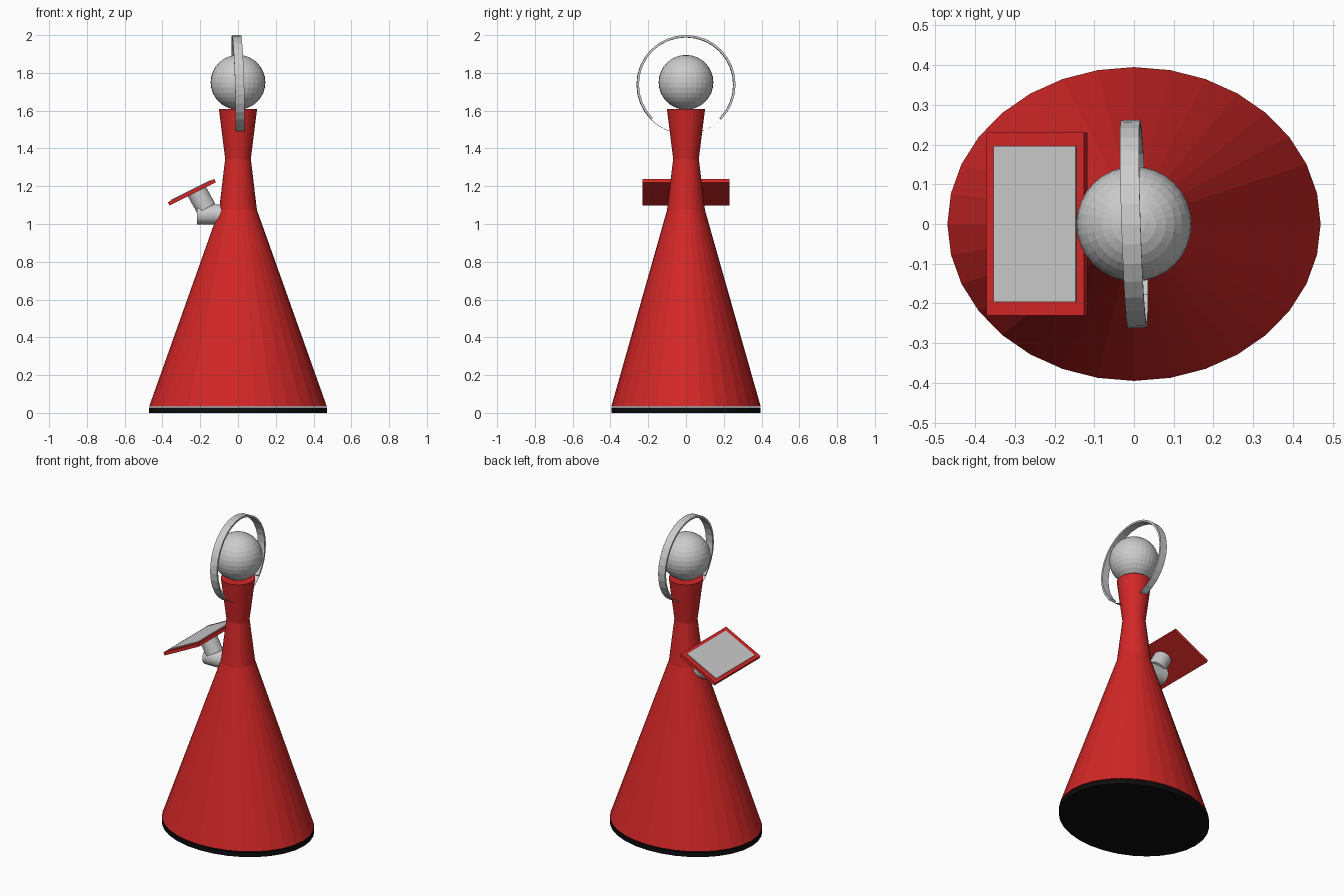
import bpy, bmesh
from math import sin, cos, pi, radians
from mathutils import Vector, Matrix

if "Cube" in bpy.data.objects:
    bpy.data.objects.remove(bpy.data.objects["Cube"])


def material(name, rgb):
    m = bpy.data.materials.new(name)
    m.diffuse_color = (*rgb, 1)
    m.use_nodes = True
    m.node_tree.nodes["Principled BSDF"].inputs["Base Color"].default_value = m.diffuse_color
    return m


red = material("red", (0.65, 0.02, 0.02))
black = material("black", (0.004, 0.004, 0.004))


def finish(name, bm, mat=None):
    bmesh.ops.recalc_face_normals(bm, faces=bm.faces)
    me = bpy.data.meshes.new(name)
    bm.to_mesh(me)
    bm.free()
    ob = bpy.data.objects.new(name, me)
    bpy.context.collection.objects.link(ob)
    if mat:
        me.materials.append(mat)
    return ob


def loft(name, lower, upper, mat, n=32):
    """Capped elliptical frustum; each end is (rx, ry, z)."""
    bm = bmesh.new()
    a, b = [[bm.verts.new((rx * cos(2 * pi * i / n), ry * sin(2 * pi * i / n), z))
             for i in range(n)] for rx, ry, z in (lower, upper)]
    for i in range(n):
        j = (i + 1) % n
        bm.faces.new((a[i], a[j], b[j], b[i]))
    bm.faces.new(a)
    bm.faces.new(b)
    return finish(name, bm, mat)


def rod(name, start, end, r):
    start, end = Vector(start), Vector(end)
    d = end - start
    bm = bmesh.new()
    bmesh.ops.create_cone(
        bm, cap_ends=True, segments=32, radius1=r, radius2=r, depth=d.length,
        matrix=Matrix.Translation((start + end) / 2) @ d.to_track_quat('Z', 'Y').to_matrix().to_4x4())
    ob = finish(name, bm)
    return ob


def slab(name, size, offset, frame, mat=None):
    bm = bmesh.new()
    bmesh.ops.create_cube(bm, size=1, matrix=frame @ Matrix.Translation((0, 0, offset))
                          @ Matrix.Diagonal((*size, 1)))
    return finish(name, bm, mat)


# Foot plate and tapered body
loft("foot_plate", (0.47, 0.395, 0), (0.47, 0.395, 0.029), black)
loft("skirt", (0.47, 0.395, 0.035), (0.1, 0.1, 1.075), red)
loft("waist", (0.1, 0.1, 1.075), (0.068, 0.068, 1.345), red)
loft("chest", (0.068, 0.068, 1.345), (0.101, 0.101, 1.61), red)

# Head
bm = bmesh.new()
bmesh.ops.create_uvsphere(bm, u_segments=32, v_segments=16, radius=0.145,
                          matrix=Matrix.Translation((0, 0, 1.75)))
finish("head", bm)

# Halo band: thick for three quarters, a thin sheet across the bottom quarter
bm = bmesh.new()
tilt = (Matrix.Translation((0, 0, 1.738)) @ Matrix.Rotation(radians(1.9), 4, 'Z')
        @ Matrix.Rotation(radians(-1.7), 4, 'Y'))
n, w, r_out, r_in = 32, 0.024, 0.262, 0.25


def band_vert(i, r, x):
    t = -pi / 2 + 2 * pi * i / n
    return bm.verts.new(tilt @ Vector((x, r * cos(t), r * sin(t))))


rings = [[band_vert(i, r, x) for r, x in
          ((r_out, -w), (r_out, w), (r_in, w), (r_in, -w))] for i in range(4, 29)]
for p, q in zip(rings, rings[1:]):
    for k in range(4):
        m = (k + 1) % 4
        bm.faces.new((p[k], p[m], q[m], q[k]))
bm.faces.new(rings[0])
bm.faces.new(rings[-1])
sheet = [[band_vert(i, r_out, x) for x in (-w, w)] for i in range(-4, 5)]
for p, q in zip(sheet, sheet[1:]):
    bm.faces.new((p[0], p[1], q[1], q[0]))
finish("halo", bm)

# Elbow bracket holding the tablet
rod("bracket_arm", (-0.218, 0, 1.05), (-0.06, 0, 1.05), 0.053)
rod("bracket_neck", (-0.168, 0, 1.082), (-0.219, 0, 1.175), 0.054)

# Tilted tablet with raised screen
frame = Matrix.Translation((-0.2445, 0, 1.168)) @ Matrix.Rotation(radians(-26.7), 4, 'Y')
slab("tablet", (0.275, 0.46, 0.02), 0, frame, red)
slab("screen", (0.232, 0.394, 0.006), 0.011, frame)
